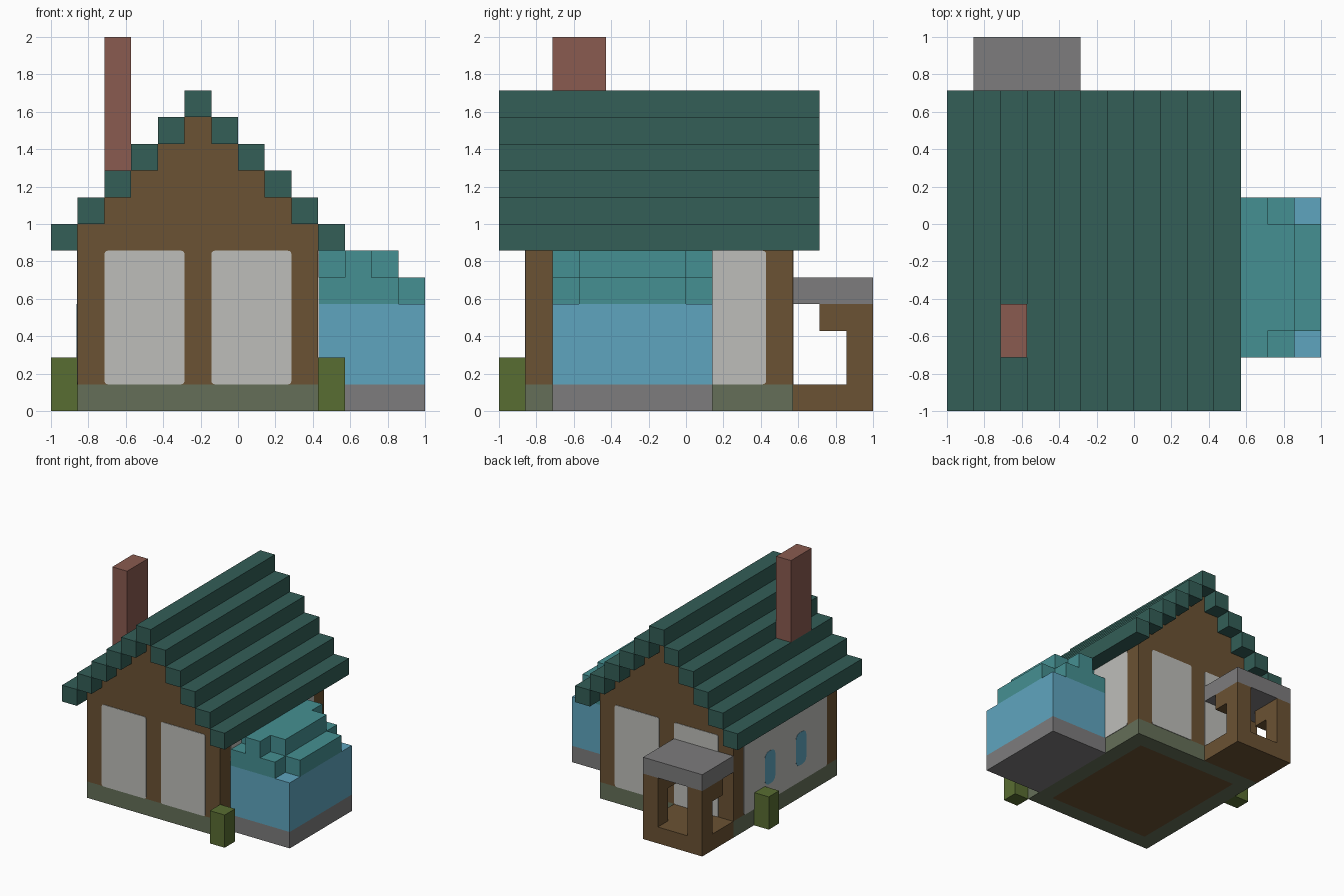
import bpy, bmesh
from mathutils import Vector

U = 1 / 7  # one building block

old = bpy.data.objects.get("Cube")
if old:
    bpy.data.objects.remove(old, do_unlink=True)


def material(name, hex_code):
    rgb = [int(hex_code[i:i + 2], 16) / 255 for i in (0, 2, 4)]
    lin = [c / 12.92 if c <= 0.04045 else ((c + 0.055) / 1.055) ** 2.4 for c in rgb]
    m = bpy.data.materials.new(name)
    m.use_nodes = True
    m.diffuse_color = (*lin, 1)
    m.node_tree.nodes["Principled BSDF"].inputs["Base Color"].default_value = (*lin, 1)
    return m


ROOF = material("dark green roof", "335E57")
TIMBER = material("brown timber", "6B5233")
PLASTER = material("pale plaster", "BEBEBA")
BLUE = material("blue paint", "5FA5BF")
TEAL = material("teal roof", "459092")
STONE = material("grey stone", "7D7C7D")
MOSS = material("mossy stone", "656F58")
LEAF = material("leaf green", "596D32")
BRICK = material("red brick", "8A5B50")


def finish(name, bm, mat):
    bmesh.ops.recalc_face_normals(bm, faces=bm.faces)
    mesh = bpy.data.meshes.new(name)
    bm.to_mesh(mesh)
    bm.free()
    mesh.materials.append(mat)
    obj = bpy.data.objects.new(name, mesh)
    bpy.context.collection.objects.link(obj)
    return obj


def add_box(bm, lo, hi):
    """Add a box given by two corners, counted in blocks."""
    lo, hi = Vector(lo), Vector(hi)
    verts = bmesh.ops.create_cube(bm, size=1)["verts"]
    for v in verts:
        v.co = ((lo + hi) / 2 + v.co * (hi - lo)) * U
    return verts


def boxes(name, mat, *corners):
    bm = bmesh.new()
    for lo, hi in corners:
        add_box(bm, lo, hi)
    return finish(name, bm, mat)


def plate(name, mat, axis, at, span, heights, radius, thick=0.03):
    """Thin wall plate facing along axis, with softened corners."""
    lo, hi = [0, 0, heights[0]], [0, 0, heights[1]]
    lo[axis], hi[axis] = at - thick, at + thick
    lo[1 - axis], hi[1 - axis] = span
    bm = bmesh.new()
    add_box(bm, lo, hi)
    edges = [e for e in bm.edges
             if abs(e.verts[0].co[axis] - e.verts[1].co[axis]) > 1e-4
             and (e.verts[0].co - e.verts[1].co).length < 3 * thick * U]
    bmesh.ops.bevel(bm, geom=edges, offset=radius, segments=3, affect='EDGES', profile=0.5)
    finish(name, bm, mat)


# Foundation ring with a timber floor inside
boxes("foundation", MOSS,
      ((-6, -6, 0), (3, -5, 1)), ((-6, 3, 0), (3, 4, 1)),
      ((-6, -5, 0), (-5, 3, 1)), ((2, -5, 0), (3, 3, 1)))
boxes("floor", TIMBER, ((-5, -5, 0), (2, 3, 1)))

# Timber walls: a stepped gable profile extruded front to back
profile = [(3, 1)]
for i in range(5):
    profile += [(3 - i, 7 + i), (2 - i, 7 + i)] if i < 4 else [(-1, 11)]
profile += [(-3 - x, z) for x, z in reversed(profile)]
bm = bmesh.new()
face = bm.faces.new([bm.verts.new((x * U, -6 * U, z * U)) for x, z in profile])
side = bmesh.ops.extrude_face_region(bm, geom=[face])["geom"]
for v in side:
    if isinstance(v, bmesh.types.BMVert):
        v.co.y = 4 * U
finish("timber_walls", bm, TIMBER)

# Plaster panels on the gables and long walls
for label, y in (("front", -6), ("back", 4)):
    for hand, span in (("right", (-5, -2)), ("left", (-1, 2))):
        plate(f"{label}_panel_{hand}", PLASTER, 1, y, span, (1, 6), 0.018)
for hand, x in (("right", -6), ("left", 3)):
    plate(f"side_panel_{hand}", PLASTER, 0, x, (-5, 3), (1, 6), 0.018)
for label, y in (("front", -3), ("back", 0)):
    plate(f"side_window_{label}", BLUE, 0, -6, (y, y + 1), (2, 4), 0.05, 0.045)

# Stepped roof: mirrored courses and a ridge
for i in range(5):
    for hand, x in (("left", 3 - i), ("right", -7 + i)):
        boxes(f"roof_course_{hand}_{i + 1}", ROOF, ((x, -7, 6 + i), (x + 1, 5, 7 + i)))
boxes("roof_ridge", ROOF, ((-2, -7, 11), (-1, 5, 12)))

boxes("chimney", BRICK, ((-5, -5, 8), (-4, -3, 14)))

# Side annex with a stepped roof
boxes("annex_base", STONE, ((3, -5, 0), (7, 1, 1)))
boxes("annex_walls", BLUE, ((3, -5, 1), (7, 1, 4)))
boxes("annex_roof_lower", TEAL, ((3, -5, 4), (6, 1, 5)), ((6, -4, 4), (7, 0, 5)))
boxes("annex_roof_upper", TEAL, ((3, -4, 5), (4, 0, 6)), ((4, -5, 5), (5, 1, 6)),
      ((5, -4, 5), (6, 0, 6)))

# Back porch: floor, two posts with brackets, and a stone slab
boxes("porch_floor", TIMBER, ((-6, 4, 0), (-2, 7, 1)))
for hand, x in (("right", -6), ("left", -3)):
    boxes(f"porch_post_{hand}", TIMBER, ((x, 6, 1), (x + 1, 7, 4)))
    boxes(f"porch_bracket_{hand}", TIMBER, ((x, 5, 3), (x + 1, 6, 4)))
boxes("porch_roof", STONE, ((-6, 4, 4), (-2, 7, 5)))

# Shrubs
boxes("front_shrub", LEAF, ((3, -7, 0), (4, -6, 2)))
boxes("side_shrub", LEAF, ((-7, 1, 0), (-6, 2, 2)))
